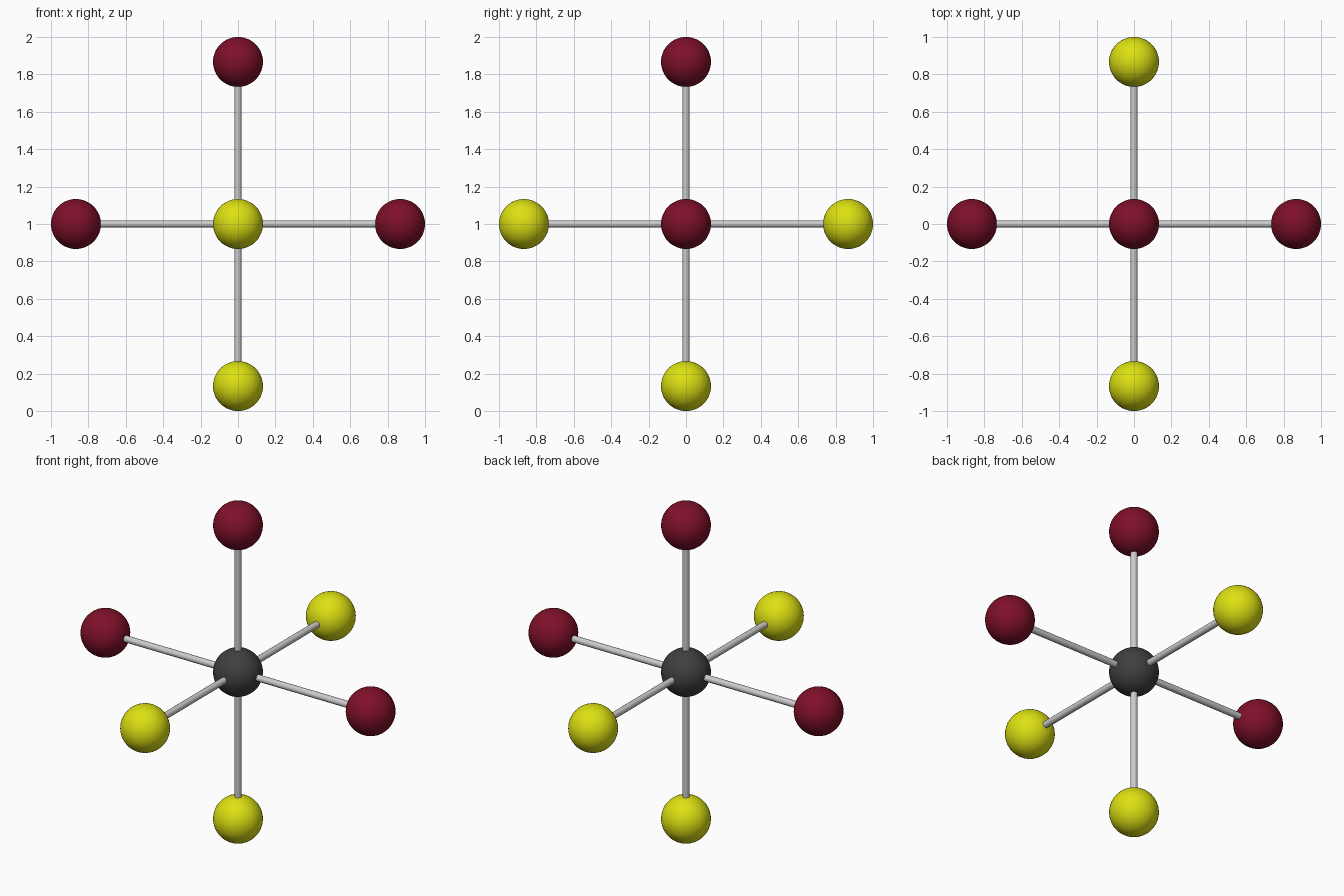
import bpy
from mathutils import Vector

if "Cube" in bpy.data.objects:
    bpy.data.objects.remove(bpy.data.objects["Cube"])

CENTRE = Vector((0, 0, 1))
BALL_R = 0.1335      # all seven balls
REACH = 0.8665       # centre ball to outer ball
ROD_R = 0.019


def material(name, rgb):
    m = bpy.data.materials.new(name)
    m.diffuse_color = (*rgb, 1)
    m.use_nodes = True
    m.node_tree.nodes["Principled BSDF"].inputs["Base Color"].default_value = m.diffuse_color
    return m


def ball(name, pos, mat):
    bpy.ops.mesh.primitive_uv_sphere_add(segments=48, ring_count=24, radius=BALL_R, location=pos)
    ob = bpy.context.object
    ob.name = name
    ob.data.materials.append(mat)
    bpy.ops.object.shade_smooth()


def rod(name, direction):
    # runs from the centre ball to the middle of the outer ball
    bpy.ops.mesh.primitive_cylinder_add(vertices=24, radius=ROD_R, depth=REACH,
                                        location=CENTRE + direction * REACH / 2)
    ob = bpy.context.object
    ob.name = name
    ob.rotation_euler = direction.to_track_quat('Z', 'Y').to_euler()
    bpy.ops.object.shade_smooth_by_angle()


red = material("dark_red", (0.21, 0.005, 0.022))
yellow = material("yellow", (0.72, 0.75, 0.006))
dark = material("dark_grey", (0.05, 0.05, 0.05))

# Central ball
ball("centre_ball", CENTRE, dark)

# Six arms: a rod with a coloured ball at its end
arms = {
    "left": ((-1, 0, 0), red),
    "right": ((1, 0, 0), red),
    "top": ((0, 0, 1), red),
    "front": ((0, -1, 0), yellow),
    "back": ((0, 1, 0), yellow),
    "bottom": ((0, 0, -1), yellow),
}
for side, (d, mat) in arms.items():
    d = Vector(d)
    rod(side + "_rod", d)
    ball(side + "_ball", CENTRE + d * REACH, mat)
